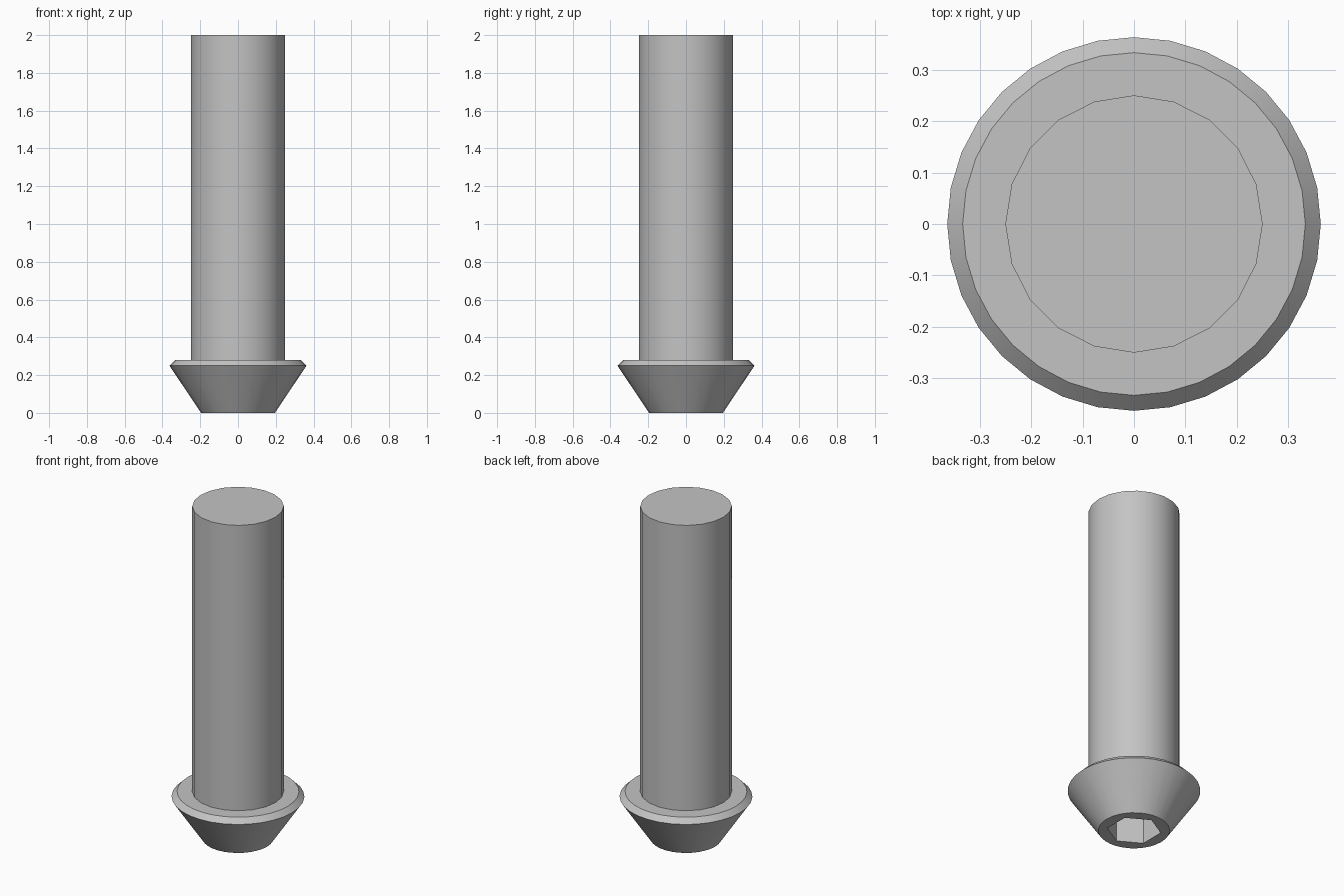
import bpy
import bmesh
from math import sin, cos, pi, radians

if "Cube" in bpy.data.objects:
    bpy.data.objects.remove(bpy.data.objects["Cube"], do_unlink=True)

# Single plain metal colour
steel = bpy.data.materials.new("steel grey")
steel.use_nodes = True
colour = (0.55, 0.55, 0.55, 1)
steel.diffuse_color = colour
steel.node_tree.nodes["Principled BSDF"].inputs["Base Color"].default_value = colour


def ring(bm, sides, radius, z, turn=0.0):
    """Closed loop of vertices and edges at height z."""
    angles = [turn + 2 * pi * i / sides for i in range(sides)]
    verts = [bm.verts.new((radius * cos(a), radius * sin(a), z)) for a in angles]
    edges = [bm.edges.new((verts[i - 1], verts[i])) for i in range(sides)]
    return verts, edges


def loft(name, rings, cap_start=False):
    """Bridge successive rings, cap the last one and optionally the first."""
    bm = bmesh.new()
    loops = [ring(bm, *r) for r in rings]
    for a, b in zip(loops, loops[1:]):
        bmesh.ops.bridge_loops(bm, edges=a[1] + b[1])
    bm.faces.new(loops[-1][0])
    if cap_start:
        bm.faces.new(loops[0][0])
    bmesh.ops.recalc_face_normals(bm, faces=bm.faces)
    mesh = bpy.data.meshes.new(name)
    bm.to_mesh(mesh)
    bm.free()
    mesh.materials.append(steel)
    obj = bpy.data.objects.new(name, mesh)
    bpy.context.collection.objects.link(obj)
    bpy.ops.object.select_all(action="DESELECT")
    obj.select_set(True)
    bpy.context.view_layer.objects.active = obj
    bpy.ops.object.shade_smooth_by_angle(angle=radians(30))
    return obj


# Shaft: open at the bottom where it meets the head
loft("shaft", [(20, 0.25, 0.28), (20, 0.25, 2.0)])

# Tapered head: hex socket floor, socket wall, end face, cone, chamfer, top
loft("head", [
    (6, 0.148, 0.2, pi / 6),
    (6, 0.148, 0.0, pi / 6),
    (32, 0.195, 0.0),
    (32, 0.363, 0.25),
    (32, 0.333, 0.28),
], cap_start=True)
